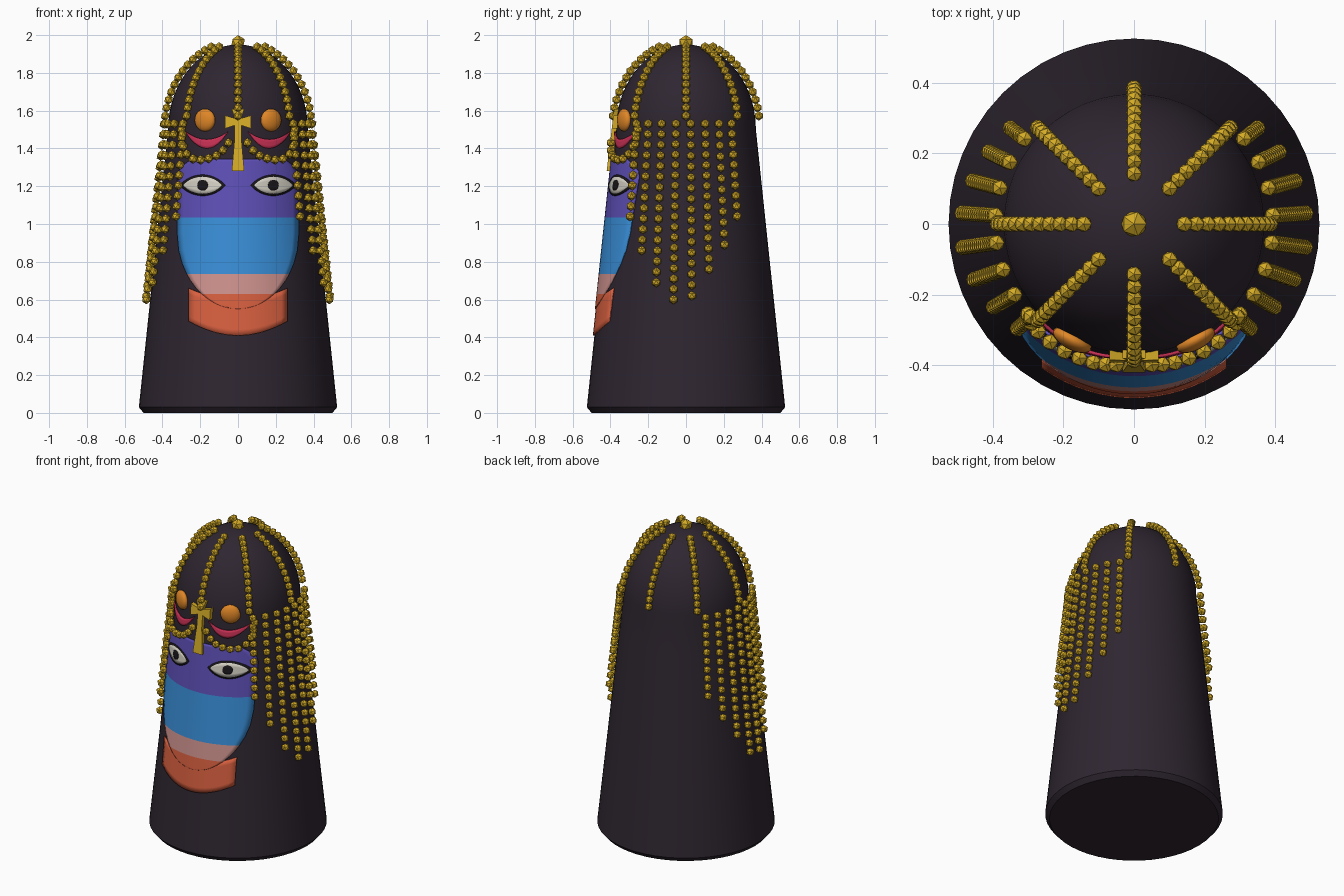
import bpy, bmesh
from math import sin, cos, pi, sqrt, atan2, radians
from mathutils import Matrix, Vector

cube = bpy.data.objects.get("Cube")
if cube:
    bpy.data.objects.remove(cube, do_unlink=True)


def material(name, rgb):
    m = bpy.data.materials.new(name)
    m.use_nodes = True
    m.diffuse_color = (*rgb, 1)
    m.node_tree.nodes["Principled BSDF"].inputs["Base Color"].default_value = (*rgb, 1)
    return m


DARK = material("dark plum cloth", (.028, .019, .03))
GOLD = material("gold", (.66, .41, .02))
PURPLE = material("purple", (.11, .078, .47))
BLUE = material("blue", (.04, .27, .68))
PINK = material("pale pink", (.62, .29, .27))
CORAL = material("coral", (.68, .115, .05))
CRIMSON = material("crimson", (.58, .03, .09))
ORANGE = material("orange", (.74, .24, .02))
CREAM = material("cream", (.66, .63, .55))
BLACK = material("black", (.01, .008, .01))

DOME_Z, DOME_R, DOME_H = 1.5, .37, .45
BASE_R, RIM_Z = .525, .03


def radius(z):
    """Radius of the body at height z."""
    if z <= DOME_Z:
        return BASE_R + (DOME_R - BASE_R) * (z - RIM_Z) / (DOME_Z - RIM_Z)
    return DOME_R * sqrt(max(0, 1 - ((z - DOME_Z) / DOME_H) ** 2))


def on_front(x, z, lift):
    r = radius(z) + lift
    return Vector((x, -sqrt(r * r - x * x), z))


def finish(name, bm, mats, smooth=None):
    mesh = bpy.data.meshes.new(name)
    bmesh.ops.recalc_face_normals(bm, faces=bm.faces)
    bm.to_mesh(mesh)
    bm.free()
    for m in mats:
        mesh.materials.append(m)
    ob = bpy.data.objects.new(name, mesh)
    bpy.context.collection.objects.link(ob)
    if smooth:
        bpy.ops.object.select_all(action='DESELECT')
        ob.select_set(True)
        bpy.context.view_layer.objects.active = ob
        bpy.ops.object.shade_smooth_by_angle(angle=radians(smooth))
    return ob


def panel(name, mats, place, us, vs, lift, thick=.004, rule=None):
    """Thin plate wrapped on the front; place(u, v) gives x and z."""
    bm = bmesh.new()
    rows = [[bm.verts.new(on_front(*place(u, v), lift)) for u in us] for v in vs]
    for a, b in zip(rows, rows[1:]):
        for i in range(len(us) - 1):
            f = bm.faces.new((a[i], a[i + 1], b[i + 1], b[i]))
            if rule:
                f.material_index = rule(f.calc_center_median().z)
    bmesh.ops.remove_doubles(bm, verts=bm.verts, dist=.0002)
    ob = finish(name, bm, mats, 30)
    mod = ob.modifiers.new("thickness", 'SOLIDIFY')
    mod.thickness, mod.offset = thick, 0
    return ob


def beads(name, points, size=.025):
    bm = bmesh.new()
    for p in points:
        bmesh.ops.create_icosphere(bm, subdivisions=1, radius=size,
                                   matrix=Matrix.Translation(p))
    return finish(name, bm, [GOLD])


def span(n, a=-1.0, b=1.0):
    return [a + (b - a) * i / n for i in range(n + 1)]


# Body: tapered column with a rounded dome, turned around z
profile = [(0, 0), (.5, 0), (BASE_R, RIM_Z)]
profile += [(radius(z), z) for z in span(6, .25, DOME_Z)]
profile += [(DOME_R * cos(t), DOME_Z + DOME_H * sin(t)) for t in span(14, .1, pi / 2)]
bm = bmesh.new()
verts = [bm.verts.new((r, 0, z)) for r, z in profile]
edges = [bm.edges.new(pair) for pair in zip(verts, verts[1:])]
bmesh.ops.spin(bm, geom=verts + edges, cent=(0, 0, 0), axis=(0, 0, 1),
               angle=2 * pi, steps=48)
bmesh.ops.remove_doubles(bm, verts=bm.verts, dist=.0005)
finish("body", bm, [DARK], 35)


# Face plate in colour bands
def face_half_width(z):
    if z < .95:
        return .32 * sqrt(max(0, 1 - ((.95 - z) / .4) ** 2))
    return .32 - .08 * max(0, (z - 1.25) / .095) ** 2


face_rows = [.55, .555, .565, .58, .605, .63, .66, .7, .735, .79, .86, .95,
             1.035, 1.15, 1.25, 1.28, 1.31, 1.33, 1.345]
panel("face_plate", [CORAL, PINK, BLUE, PURPLE],
      lambda u, z: (u * face_half_width(z), z), span(20), face_rows, .008, .008,
      lambda z: sum(z > limit for limit in (.63, .735, 1.035)))

# Chin plate with a curved lower edge
panel("chin_plate", [CORAL],
      lambda u, v: (.26 * u, (.41 + .075 * u * u) * (1 - v) + (.6 + .06 * u * u) * v),
      span(16), span(6, 0), .004, .008)

# Paired details on the face
for side, s in (("left", 1), ("right", -1)):
    def almond(w, h):
        return lambda u, v: (s * .187 + w * u, 1.205 + h * v * (1 - u * u) ** .85)

    def disc(u, v):
        return s * .187 + .028 * sin(u * pi / 2), 1.205 + .028 * v * cos(u * pi / 2)

    def crescent(u, v):
        low, high = 1.4 + .09 * u * u, 1.448 + .042 * u * u
        return s * .165 + .113 * u, low + (high - low) * v

    panel(side + "_eye_outline", [BLACK], almond(.12, .056), span(20), span(4), .013)
    panel(side + "_eye_white", [CREAM], almond(.103, .045), span(20), span(4), .015)
    panel(side + "_pupil", [BLACK], disc, span(12), span(4), .017)
    panel(side + "_crescent", [CRIMSON], crescent, span(16), span(3, 0), .008, .009)

    # Oval stone on the brow
    centre = Vector((s * .175, -.328, 1.55))
    turn = Matrix.Rotation(atan2(centre.x, -centre.y), 4, 'Z')
    bm = bmesh.new()
    bmesh.ops.create_uvsphere(bm, u_segments=20, v_segments=12, radius=1,
                              matrix=Matrix.Translation(centre) @ turn
                              @ Matrix.Diagonal((.06, .028, .06, 1)))
    finish(side + "_brow_stone", bm, [ORANGE], 60)

    # Bead swag under the crescent
    swag = [(.05, 1.43), (.08, 1.39), (.115, 1.362), (.155, 1.347), (.197, 1.34),
            (.238, 1.345), (.272, 1.37), (.29, 1.41), (.298, 1.455), (.3, 1.5)]
    beads(side + "_swag", [on_front(s * x, z, .024) for x, z in swag])

    # Hanging side strands, longest in the middle
    strand_ends = [1.04, .86, .69, .6, .62, .76, .89, 1.04]
    for i, end in enumerate(strand_ends):
        a = radians(-42 + 11.4 * i)
        count = round((1.53 - end) / .056)
        beads(f"{side}_strand_{i + 1}",
              [Vector((s * cos(a) * (radius(z) + .024), sin(a) * (radius(z) + .024), z))
               for z in span(count, 1.53, end)])

# Bead rows running down the dome, and the crown bead
for k in range(8):
    a = k * pi / 4
    row = []
    for t in span(11, .37, 1.415):
        normal = Vector((sin(t) / DOME_R, cos(t) / DOME_H)).normalized() * .02
        r, z = DOME_R * sin(t) + normal.x, DOME_Z + DOME_H * cos(t) + normal.y
        row.append(Vector((r * cos(a), r * sin(a), z)))
    beads(f"dome_row_{k + 1}", row)
beads("crown_bead", [Vector((0, 0, 1.96))], .04)

# Flared cross on the brow, leaning with the body
half = [(.033, 1.61), (.018, 1.56), (.07, 1.575), (.07, 1.505), (.018, 1.522),
        (.018, 1.45), (.033, 1.28)]
outline = half + [(-x, z) for x, z in reversed(half)]
bm = bmesh.new()
front = bm.faces.new([bm.verts.new((x, -.42 + .12 * (z - 1.28), z)) for x, z in outline])
back = bmesh.ops.extrude_face_region(bm, geom=[front])["geom"]
bmesh.ops.translate(bm, vec=(0, .035, 0),
                    verts=[g for g in back if isinstance(g, bmesh.types.BMVert)])
finish("cross", bm, [GOLD])
